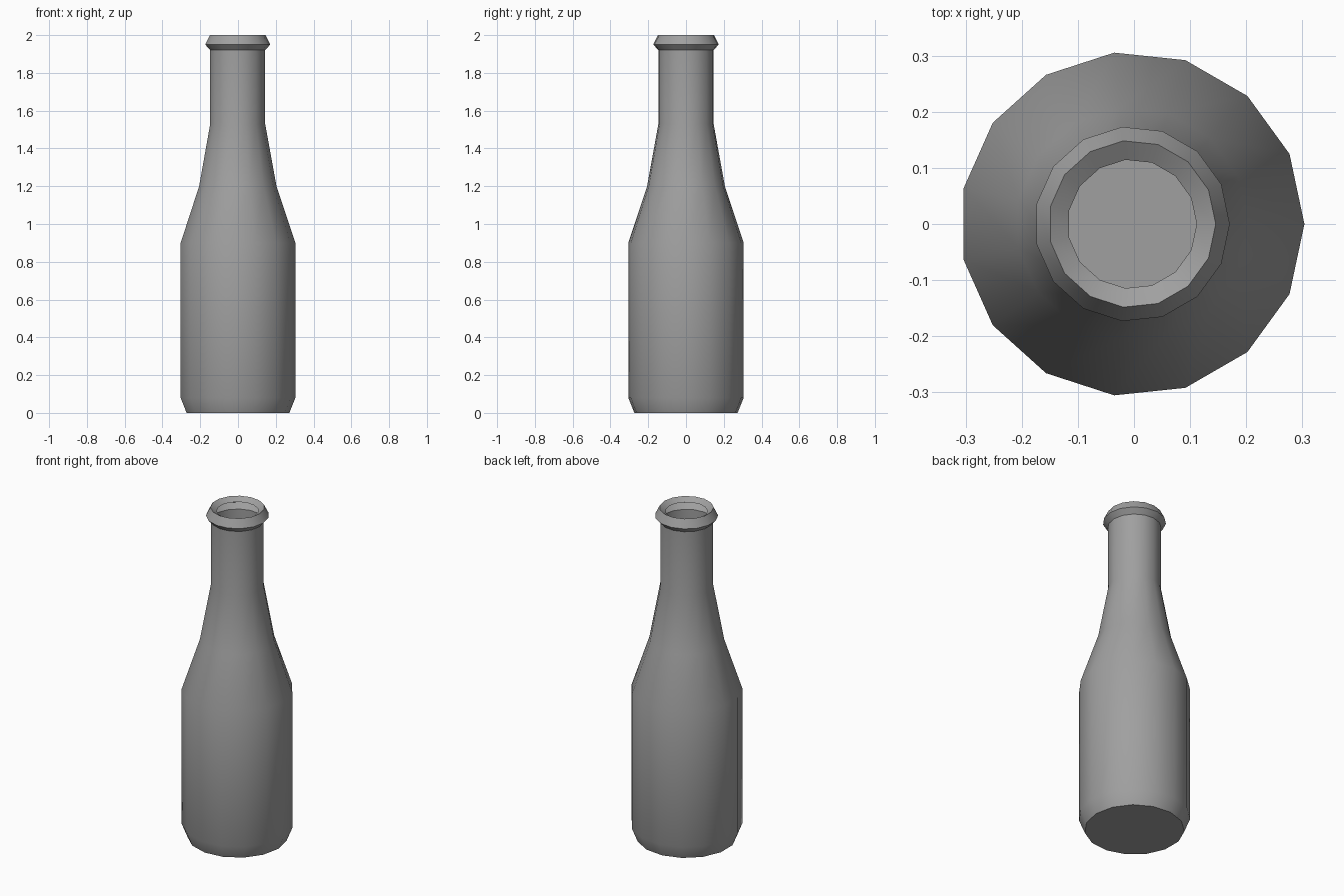
import bpy, bmesh, math

cube = bpy.data.objects.get("Cube")
if cube:
    bpy.data.objects.remove(cube, do_unlink=True)

SIDES = 15
OFFSET = -0.0033  # odd side count: recentre the bounding box on x

# Profile (radius, height) from base to inner lip
PROFILE = [(0.275, 0), (0.307, 0.08), (0.307, 0.9), (0.207, 1.2),
           (0.147, 1.53), (0.147, 1.92), (0.174, 1.95),
           (0.149, 2.0), (0.115, 1.978)]

# Grey material
grey = bpy.data.materials.new("plain grey")
grey.use_nodes = True
color = (0.35, 0.35, 0.35, 1)
grey.diffuse_color = color
grey.node_tree.nodes["Principled BSDF"].inputs["Base Color"].default_value = color

# Lathe the single-walled bottle, open at the mouth
bm = bmesh.new()
rings = []
for radius, z in PROFILE:
    angles = [math.tau * i / SIDES for i in range(SIDES)]
    rings.append([bm.verts.new((OFFSET + radius * math.cos(a),
                                radius * math.sin(a), z)) for a in angles])
for low, high in zip(rings, rings[1:]):
    for i in range(SIDES):
        j = (i + 1) % SIDES
        bm.faces.new((low[i], low[j], high[j], high[i]))
bm.faces.new(rings[0][::-1])  # base

mesh = bpy.data.meshes.new("bottle")
bm.to_mesh(mesh)
bm.free()
mesh.materials.append(grey)
bottle = bpy.data.objects.new("bottle", mesh)
bpy.context.collection.objects.link(bottle)

# Smooth body, crisp rim and base
bpy.ops.object.select_all(action="DESELECT")
bottle.select_set(True)
bpy.context.view_layer.objects.active = bottle
bpy.ops.object.shade_smooth_by_angle(angle=math.radians(30))
